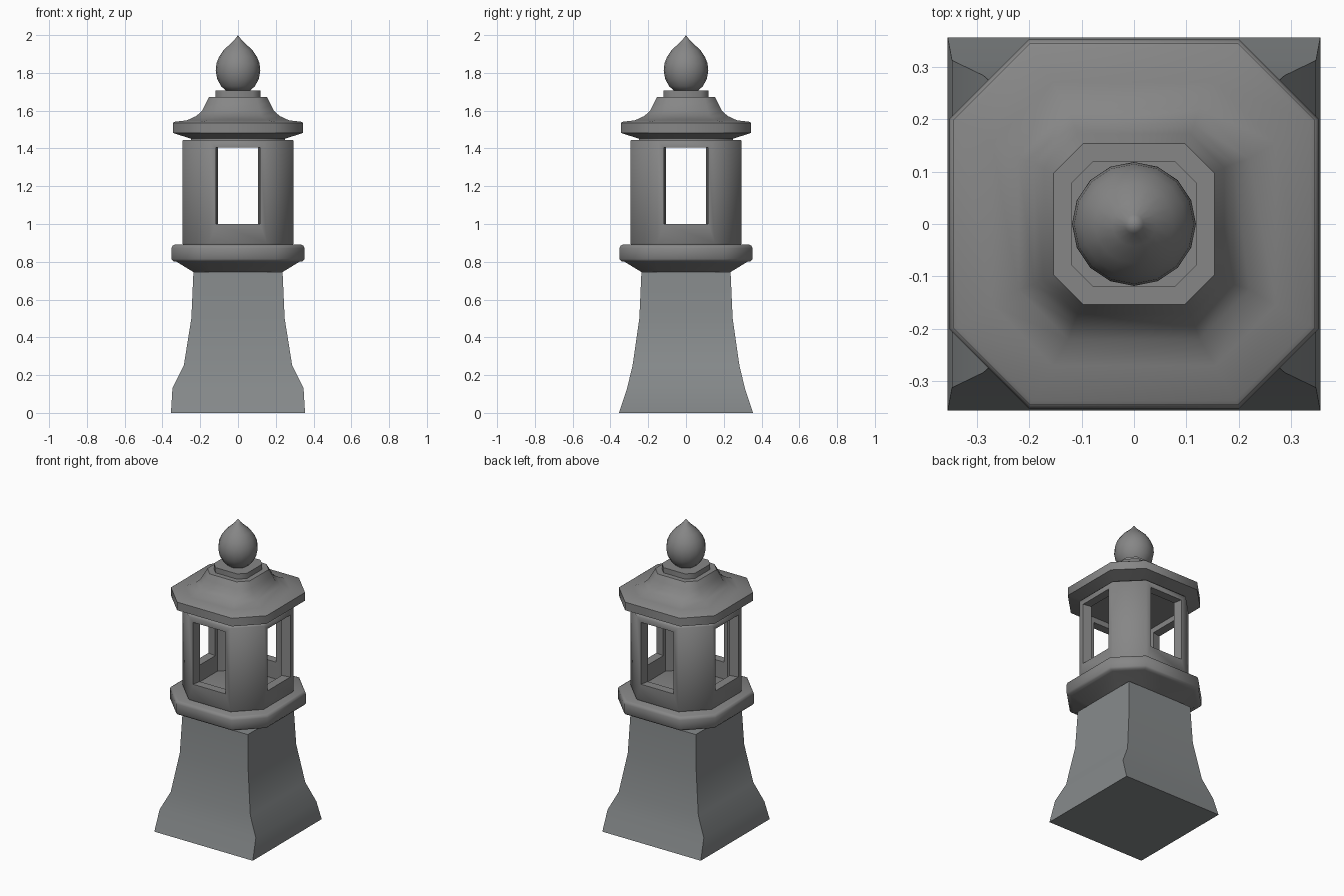
import bpy
import bmesh
from math import cos, sin, pi, radians
from mathutils import Matrix

if "Cube" in bpy.data.objects:
    bpy.data.objects.remove(bpy.data.objects["Cube"])


def material(name, colour):
    mat = bpy.data.materials.new(name)
    mat.use_nodes = True
    mat.diffuse_color = colour
    mat.node_tree.nodes["Principled BSDF"].inputs["Base Color"].default_value = colour
    return mat


stone = material("grey_stone", (0.24, 0.24, 0.24, 1))
pale_stone = material("cool_grey_stone", (0.24, 0.255, 0.26, 1))


def rectangle(x, y, z):
    return [(x, -y, z), (x, y, z), (-x, y, z), (-x, -y, z)]


def octagon(w, f, z):
    """Square of half width w with cut corners; f is half the straight side."""
    return [(w, -f, z), (w, f, z), (f, w, z), (-f, w, z),
            (-w, f, z), (-w, -f, z), (-f, -w, z), (f, -w, z)]


def circle(r, z, n=16):
    return [(r * cos(2 * pi * i / n), r * sin(2 * pi * i / n), z) for i in range(n)]


def loft(name, rings, mat=stone, matrix=None, smooth=50):
    """Skin a stack of matching rings and cap both ends."""
    bm = bmesh.new()
    loops = [[bm.verts.new(p) for p in ring] for ring in rings]
    for low, high in zip(loops, loops[1:]):
        for i in range(len(low)):
            j = (i + 1) % len(low)
            bm.faces.new((low[i], low[j], high[j], high[i]))
    bm.faces.new(loops[0][::-1])
    bm.faces.new(loops[-1])
    if matrix:
        bm.transform(matrix)
    bmesh.ops.remove_doubles(bm, verts=bm.verts, dist=0.0005)
    bmesh.ops.recalc_face_normals(bm, faces=bm.faces)
    mesh = bpy.data.meshes.new(name)
    bm.to_mesh(mesh)
    bm.free()
    mesh.materials.append(mat)
    obj = bpy.data.objects.new(name, mesh)
    bpy.context.collection.objects.link(obj)
    if smooth:
        bpy.ops.object.select_all(action="DESELECT")
        obj.select_set(True)
        bpy.context.view_layer.objects.active = obj
        bpy.ops.object.shade_smooth_by_angle(angle=radians(smooth))
    return obj


# Flared square pedestal
loft("pedestal", [rectangle(x, y, z) for x, y, z in (
    (0.355, 0.355, 0), (0.347, 0.312, 0.13), (0.287, 0.283, 0.25),
    (0.247, 0.247, 0.5), (0.236, 0.236, 0.745))], pale_stone)

# Rounded octagonal platform
loft("platform", [octagon(w, f, z) for w, f, z in (
    (0.235, 0.14, 0.745), (0.325, 0.19, 0.8), (0.343, 0.198, 0.803),
    (0.352, 0.2, 0.815), (0.352, 0.2, 0.872), (0.347, 0.198, 0.885),
    (0.335, 0.193, 0.891))])

# Hollow lamp chamber with a window in each straight side
chamber = loft("lamp_chamber", [octagon(0.287, 0.148, 0.885), octagon(0.295, 0.152, 0.9),
                                octagon(0.295, 0.152, 1.438), octagon(0.289, 0.149, 1.445)])
hollow = loft("chamber_hollow_cutter", [octagon(0.24, 0.13, z) for z in (0.8, 1.5)], smooth=0)
cutters = [hollow]
for label, turn in (("front", 0), ("side", pi / 2)):
    matrix = (Matrix.Translation((0, 0, 1.203)) @ Matrix.Rotation(turn, 4, "Z")
              @ Matrix.Rotation(pi / 2, 4, "X"))
    cutters.append(loft(label + "_window_cutter",
                        [rectangle(x, 0.202, d) for x, d in (
                            (0.122, -0.32), (0.105, -0.23), (0.105, 0.23), (0.122, 0.32))],
                        matrix=matrix, smooth=0))
for cutter in cutters:
    cutter.hide_render = True
    cutter.hide_set(True)
    cutter.display_type = "WIRE"
    cut = chamber.modifiers.new(cutter.name, "BOOLEAN")
    cut.operation = "DIFFERENCE"
    cut.solver = "EXACT"
    cut.object = cutter

# Replace the live cuts with a finished mesh, so the cutters can go
bpy.context.view_layer.update()
finished = bpy.data.meshes.new_from_object(
    chamber.evaluated_get(bpy.context.evaluated_depsgraph_get()))
chamber.modifiers.clear()
chamber.data = finished
for cutter in cutters:
    bpy.data.objects.remove(cutter)
bpy.context.view_layer.objects.active = chamber
bpy.ops.object.select_all(action="DESELECT")
chamber.select_set(True)
bpy.ops.object.shade_smooth_by_angle(angle=radians(50))

# Swept roof with a thick rim
loft("roof", [octagon(w, f, z) for w, f, z in (
    (0.25, 0.14, 1.44), (0.25, 0.14, 1.452), (0.345, 0.198, 1.482),
    (0.345, 0.198, 1.535), (0.336, 0.194, 1.541), (0.27, 0.155, 1.549),
    (0.22, 0.125, 1.572), (0.19, 0.115, 1.6), (0.172, 0.107, 1.635),
    (0.153, 0.097, 1.672))])

# Finial collar and pointed bud
loft("finial_collar", [octagon(0.12, 0.078, z) for z in (1.66, 1.706)])
loft("finial_bud", [circle(r, z) for r, z in (
    (0.06, 1.702), (0.09, 1.73), (0.11, 1.768), (0.118, 1.81), (0.114, 1.85),
    (0.1, 1.885), (0.075, 1.922), (0.042, 1.952), (0.018, 1.976), (0, 2))])
